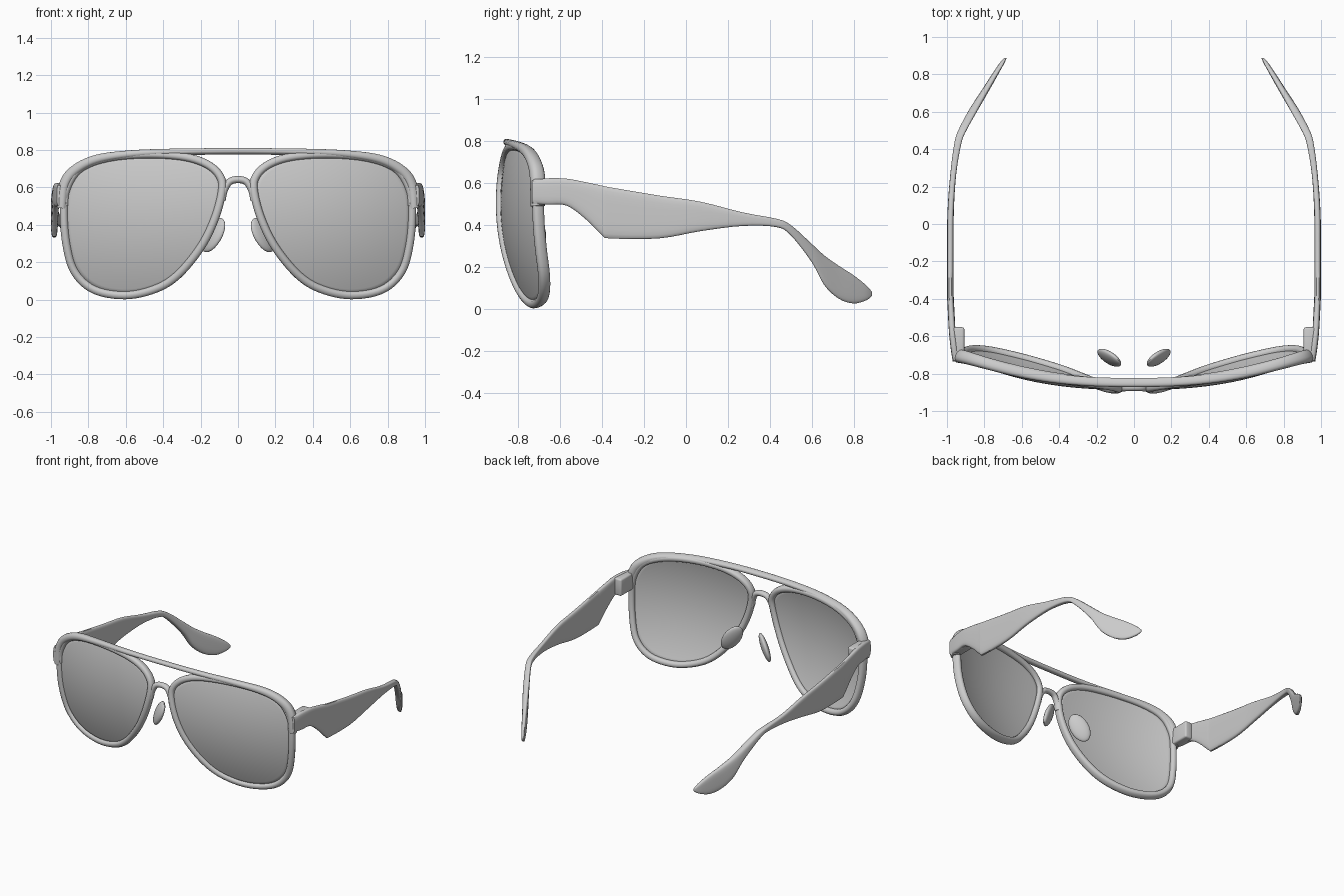
import bpy, bmesh, math
from mathutils import Vector, Matrix

if "Cube" in bpy.data.objects:
    bpy.data.objects.remove(bpy.data.objects["Cube"])


def front_y(x, z):
    # Wrapped, domed surface that the whole front follows
    return -0.88 + 0.21 * abs(x) ** 2.5 + 0.45 * (z - 0.5) ** 2


def on_front(x, z, off=0.0):
    return Vector((x, front_y(x, z) + off, z))


def front_normal(x, z):
    e = 0.01
    dx = (front_y(x + e, z) - front_y(x - e, z)) / (2 * e)
    dz = (front_y(x, z + e) - front_y(x, z - e)) / (2 * e)
    return Vector((dx, -1, dz)).normalized()


def spline(pts, steps, closed=False):
    # Catmull-Rom through tuples of any length
    n, out = len(pts), []
    for i in range(n if closed else n - 1):
        if closed:
            q = [pts[(i + k) % n] for k in (-1, 0, 1, 2)]
        else:
            q = [pts[min(max(i + k, 0), n - 1)] for k in (-1, 0, 1, 2)]
        for s in range(steps):
            t = s / steps
            out.append(tuple(0.5 * (2 * b + (c - a) * t + (2 * a - 5 * b + 4 * c - d) * t * t
                                    + (3 * b - a - 3 * c + d) * t ** 3) for a, b, c, d in zip(*q)))
    if not closed:
        out.append(tuple(pts[-1]))
    return out


def finish(name, bm, mirror=True, angle=50):
    bmesh.ops.recalc_face_normals(bm, faces=bm.faces)
    me = bpy.data.meshes.new(name)
    bm.to_mesh(me)
    bm.free()
    ob = bpy.data.objects.new(name, me)
    bpy.context.collection.objects.link(ob)
    bpy.ops.object.select_all(action='DESELECT')
    ob.select_set(True)
    bpy.context.view_layer.objects.active = ob
    bpy.ops.object.shade_smooth_by_angle(angle=math.radians(angle))
    if mirror:
        m = ob.modifiers.new("Mirror", 'MIRROR')
        m.use_mirror_merge = False
    return ob


def loft(name, rings, closed=False, mirror=True):
    bm = bmesh.new()
    vs = [[bm.verts.new(p) for p in r] for r in rings]
    k = len(vs[0])
    for i in range(len(vs) if closed else len(vs) - 1):
        a, b = vs[i], vs[(i + 1) % len(vs)]
        for j in range(k):
            bm.faces.new((a[j], a[(j + 1) % k], b[(j + 1) % k], b[j]))
    if not closed:
        bm.faces.new(vs[0])
        bm.faces.new(vs[-1])
    return finish(name, bm, mirror)


def oval(c, u, v, a, b, power=1.0, k=14):
    # Superellipse ring; power below 1 squares it off
    ring = []
    for j in range(k):
        t = 2 * math.pi * (j + 0.5) / k
        cx, sy = math.cos(t), math.sin(t)
        ring.append(c + u * a * math.copysign(abs(cx) ** power, cx)
                    + v * b * math.copysign(abs(sy) ** power, sy))
    return ring


def front_tube(name, path, off=0.0, closed=False, mirror=True, power=0.8):
    # Path entries: x, z, half width, half depth
    rings, n = [], len(path)
    for i, (x, z, a, b) in enumerate(path):
        p = path[(i - 1) % n] if closed else path[max(i - 1, 0)]
        q = path[(i + 1) % n] if closed else path[min(i + 1, n - 1)]
        tan = (on_front(q[0], q[1]) - on_front(p[0], p[1])).normalized()
        nor = front_normal(x, z)
        rings.append(oval(on_front(x, z, off), tan.cross(nor).normalized(), nor, a, b, power))
    return loft(name, rings, closed, mirror)


# Lens rims
outline = [(.085, .58), (.097, .66), (.17, .725), (.3, .764), (.5, .775), (.7, .755),
           (.84, .70), (.91, .6), (.928, .48), (.915, .3), (.87, .15), (.765, .055),
           (.6, .026), (.44, .06), (.32, .135), (.2, .28), (.125, .43)]
edge = spline(outline, 6, True)
front_tube("lens_rim", [(x, z, .022, .028) for x, z in edge], closed=True)

# Lenses: concentric rings draped on the front surface
bm = bmesh.new()
cx, cz = .52, .42
mid = bm.verts.new(on_front(cx, cz))
prev = None
for r in range(1, 13):
    f = r / 12
    ring = [bm.verts.new(on_front(cx + (x - cx) * f, cz + (z - cz) * f)) for x, z in edge]
    for j in range(len(ring)):
        k = (j + 1) % len(ring)
        bm.faces.new((mid, ring[j], ring[k]) if prev is None else (prev[j], ring[j], ring[k], prev[k]))
    prev = ring
lens = finish("lens", bm)
sol = lens.modifiers.new("Thickness", 'SOLIDIFY')
sol.thickness, sol.offset = 0.014, 0

# Brow bar running over both lenses and down the outer corners
half = [(.3, .790, .017, .025), (.55, .779, .020, .028), (.75, .750, .025, .031),
        (.87, .690, .029, .034), (.925, .610, .030, .036), (.938, .49, .026, .034)]
full = [(-x, z, a, b) for x, z, a, b in reversed(half)] + [(0, .793, .016, .025)] + half
front_tube("brow_bar", spline(full, 7), off=-.006, mirror=False)

# Arched nose bridge
arch = [(.085, .53), (.073, .585), (.045, .63), (0, .642)]
arch = arch + [(-x, z) for x, z in reversed(arch[:-1])]
front_tube("nose_bridge", spline([(x, z, .019, .022) for x, z in arch], 6), mirror=False, power=1)

# Nose pads
u = Vector((.5, .15, -.85)).normalized()
n = Vector((-.65, .7, -.25))
n = (n - u * n.dot(u)).normalized()
v = n.cross(u)
bm = bmesh.new()
rot = Matrix((u, v, n)).transposed().to_4x4()
bmesh.ops.create_uvsphere(bm, u_segments=24, v_segments=14, radius=1,
                          matrix=Matrix.Translation((.132, -.715, .345)) @ rot
                          @ Matrix.Diagonal((.102, .062, .024, 1)))
finish("nose_pad", bm)

# Hinge blocks
bm = bmesh.new()
bmesh.ops.create_cube(bm, size=1, matrix=Matrix.Translation((.938, -.642, .558))
                      @ Matrix.Diagonal((.062, .18, .122, 1)))
bmesh.ops.bevel(bm, geom=bm.edges[:], offset=.012, segments=3, profile=.5, affect='EDGES')
finish("hinge_block", bm)

# Temples: stations of y, top z, bottom z, x, half thickness
stations = [(-.735, .612, .502, .952, .017), (-.66, .623, .496, .962, .019),
            (-.57, .621, .492, .972, .018), (-.48, .605, .428, .977, .018),
            (-.40, .588, .350, .981, .018), (-.36, .580, .335, .982, .018),
            (-.13, .541, .335, .982, .018), (.07, .511, .370, .980, .017),
            (.27, .460, .395, .966, .016), (.43, .430, .390, .942, .019),
            (.50, .400, .350, .918, .022), (.60, .310, .222, .864, .024),
            (.66, .255, .112, .828, .023), (.73, .205, .047, .785, .020),
            (.80, .160, .025, .743, .017), (.86, .112, .040, .706, .013),
            (.888, .080, .062, .687, .006)]
X, Z = Vector((1, 0, 0)), Vector((0, 0, 1))
loft("temple", [oval(Vector((x, y, (t + b) / 2)), X, Z, h, (t - b) / 2, .55, 20)
                for y, t, b, x, h in spline(stations, 4)])
